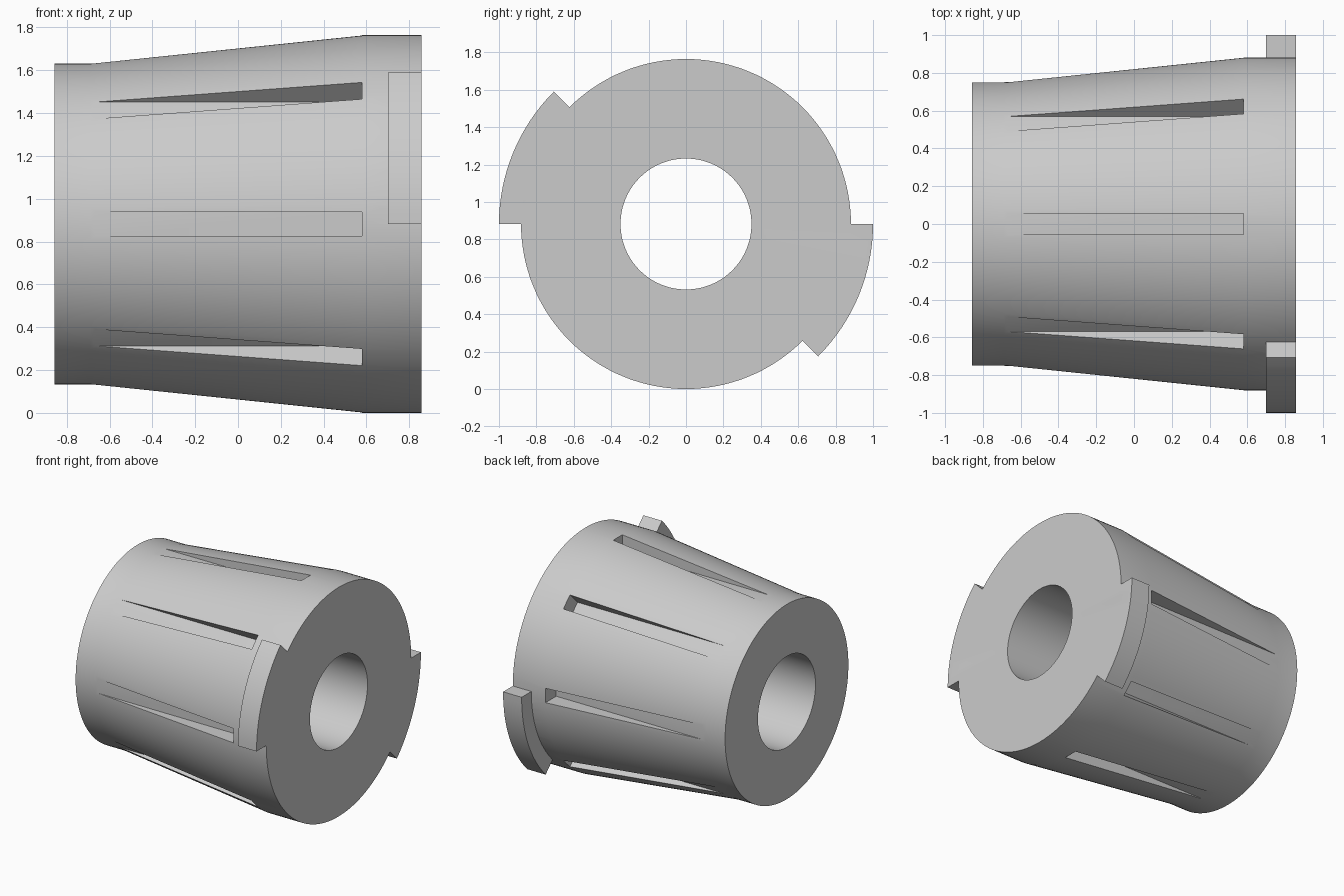
import bpy
import bmesh
from math import cos, sin, pi, radians
from mathutils import Matrix, Vector

cube = bpy.data.objects.get("Cube")
if cube:
    bpy.data.objects.remove(cube, do_unlink=True)

LENGTH, BIG_R, SMALL_R, BORE_R, TAB_R = 1.716, 0.882, 0.75, 0.35, 1.0
END = LENGTH / 2
TAPER_START, TAPER_END, TAB_START = -0.69, 0.58, 0.70
SEGMENTS = 128

grey = bpy.data.materials.new("plain grey")
grey.use_nodes = True
colour = (0.6, 0.6, 0.6, 1)
grey.diffuse_color = colour
grey.node_tree.nodes["Principled BSDF"].inputs["Base Color"].default_value = colour


def make_object(name, bm):
    bmesh.ops.recalc_face_normals(bm, faces=bm.faces)
    mesh = bpy.data.meshes.new(name)
    bm.to_mesh(mesh)
    bm.free()
    mesh.materials.append(grey)
    obj = bpy.data.objects.new(name, mesh)
    bpy.context.collection.objects.link(obj)
    obj.location.z = BIG_R
    return obj


def sweep(bm, profile, start, stop, steps):
    """Sweep a closed (x, radius) profile around the x axis; angles run from +y to +z."""
    full = abs(stop - start) > 2 * pi - 0.001
    rings = []
    for i in range(steps if full else steps + 1):
        a = start + (stop - start) * i / steps
        rings.append([bm.verts.new((x, r * cos(a), r * sin(a))) for x, r in profile])
    n = len(profile)
    for i in range(steps):
        p, q = rings[i], rings[(i + 1) % len(rings)]
        for j in range(n):
            k = (j + 1) % n
            bm.faces.new((p[j], p[k], q[k], q[j]))
    if not full:
        bm.faces.new(rings[0])
        bm.faces.new(rings[-1])


# Tapered sleeve with a straight bore
bm = bmesh.new()
sweep(bm, [(-END, BORE_R), (-END, SMALL_R), (TAPER_START, SMALL_R),
           (TAPER_END, BIG_R), (END, BIG_R), (END, BORE_R)], 0, 2 * pi, SEGMENTS)
sleeve = make_object("tapered_sleeve", bm)

# Two opposed locking tabs on the wide end
bm = bmesh.new()
for start in (radians(135), radians(-45)):
    sweep(bm, [(TAB_START, 0.8), (TAB_START, TAB_R), (END, TAB_R), (END, 0.8)],
          start, start + pi / 4, SEGMENTS // 8)
tabs = make_object("locking_tabs", bm)

# Eight flat-bottomed grooves along the taper
bm = bmesh.new()
floor, width = SMALL_R + 0.0005, 0.11
for i in range(8):
    place = (Matrix.Rotation(i * pi / 4, 4, "X")
             @ Matrix.Translation(Vector(((TAPER_START + TAPER_END) / 2, floor + 0.15, 0)))
             @ Matrix.Diagonal((TAPER_END - TAPER_START, 0.3, width, 1)))
    bmesh.ops.create_cube(bm, size=1, matrix=place)
grooves = make_object("groove_cutter", bm)

# Combine into one solid
bpy.ops.object.select_all(action="DESELECT")
bpy.context.view_layer.objects.active = sleeve
sleeve.select_set(True)
for helper, operation in ((grooves, "DIFFERENCE"), (tabs, "UNION")):
    helper.hide_render = True
    mod = sleeve.modifiers.new(helper.name, "BOOLEAN")
    mod.operation, mod.solver, mod.object = operation, "EXACT", helper
    bpy.ops.object.modifier_apply(modifier=mod.name)
    bpy.data.objects.remove(helper, do_unlink=True)

bpy.ops.object.shade_smooth_by_angle(angle=radians(20))
